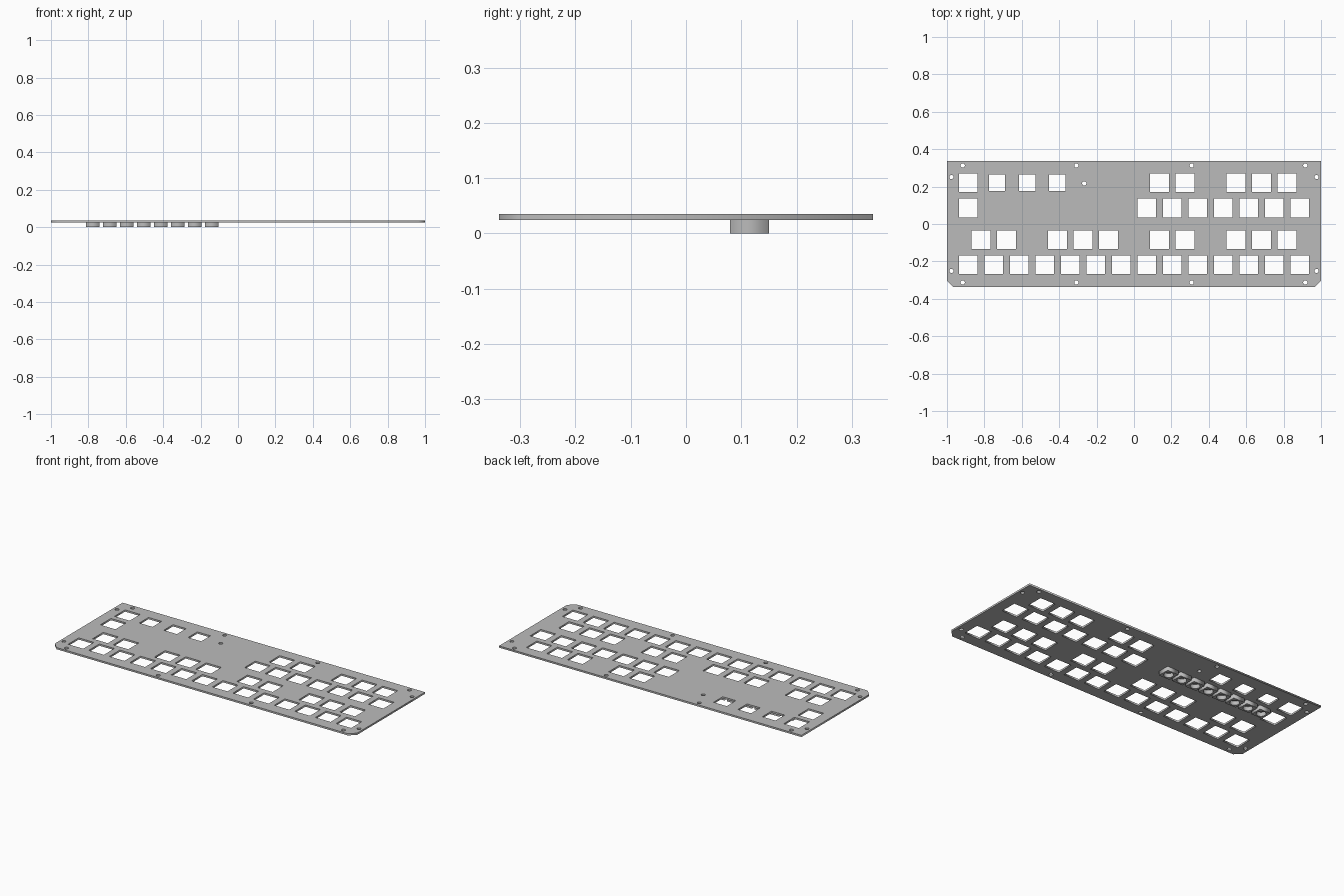
import bpy
from math import cos, sin, tau

cube = bpy.data.objects.get("Cube")
if cube:
    bpy.data.objects.remove(cube, do_unlink=True)

# Single grey material
grey = bpy.data.materials.new("plain grey")
grey.use_nodes = True
colour = (0.5, 0.5, 0.5, 1)
grey.diffuse_color = colour
grey.node_tree.nodes["Principled BSDF"].inputs["Base Color"].default_value = colour


def rect(x, y, w, h):
    return [(x + sx * w / 2, y + sy * h / 2)
            for sx, sy in ((-1, -1), (1, -1), (1, 1), (-1, 1))]


def circle(x, y, r, n=24):
    return [(x + r * cos(tau * i / n), y + r * sin(tau * i / n)) for i in range(n)]


def sheet(name, outlines, bottom, top):
    """Extrude a filled outline with holes and turn it into a mesh object."""
    curve = bpy.data.curves.new(name, 'CURVE')
    curve.dimensions = '2D'
    curve.fill_mode = 'BOTH'
    curve.extrude = (top - bottom) / 2
    for points in outlines:
        spline = curve.splines.new('POLY')
        spline.points.add(len(points) - 1)
        for p, (x, y) in zip(spline.points, points):
            p.co = (x, y, 0, 1)
        spline.use_cyclic_u = True
    obj = bpy.data.objects.new(name, curve)
    bpy.context.collection.objects.link(obj)
    obj.location.z = (top + bottom) / 2
    bpy.ops.object.select_all(action='DESELECT')
    obj.select_set(True)
    bpy.context.view_layer.objects.active = obj
    bpy.ops.object.convert(target='MESH')
    obj = bpy.context.object
    obj.data.materials.clear()
    obj.data.materials.append(grey)
    return obj


# Plate outline, with its two front corners cut off
W, D, CUT = 1.0, 0.338, 0.036
outlines = [[(-W, D), (-W, CUT - D), (CUT - W, -D),
             (W - CUT, -D), (W, CUT - D), (W, D)]]

# Square key openings, by row height and column number
PITCH = 0.1363
rows = {
    0.22: [0, 7.5, 8.5, 10.5, 11.5, 12.5],
    0.086: [0, *range(7, 14)],
    -0.084: [0.5, 1.5, 3.5, 4.5, 5.5, 7.5, 8.5, 10.5, 11.5, 12.5],
    -0.218: range(14),
}
for y, columns in rows.items():
    outlines += [rect(PITCH * (c - 6.5), y, 0.1, 0.1) for c in columns]

# Three smaller openings and a small round one beside them
outlines += [rect(x, 0.22, 0.087, 0.087) for x in (-0.733, -0.571, -0.41)]
outlines.append(circle(-0.266, 0.217, 0.0115))

# Screw holes around the rim
for sx in (-1, 1):
    for sy in (-1, 1):
        for x, y in ((0.916, 0.313), (0.308, 0.313), (0.976, 0.251)):
            outlines.append(circle(sx * x, sy * y, 0.0115))

sheet("key_plate", outlines, 0.0245, 0.035)

# Row of square blocks with round bores under the plate
for i in range(8):
    x = -0.776 + 0.0907 * i
    sheet(f"under_block_{i + 1}",
          [rect(x, 0.115, 0.073, 0.071), circle(x, 0.115, 0.026)], 0, 0.0243)
